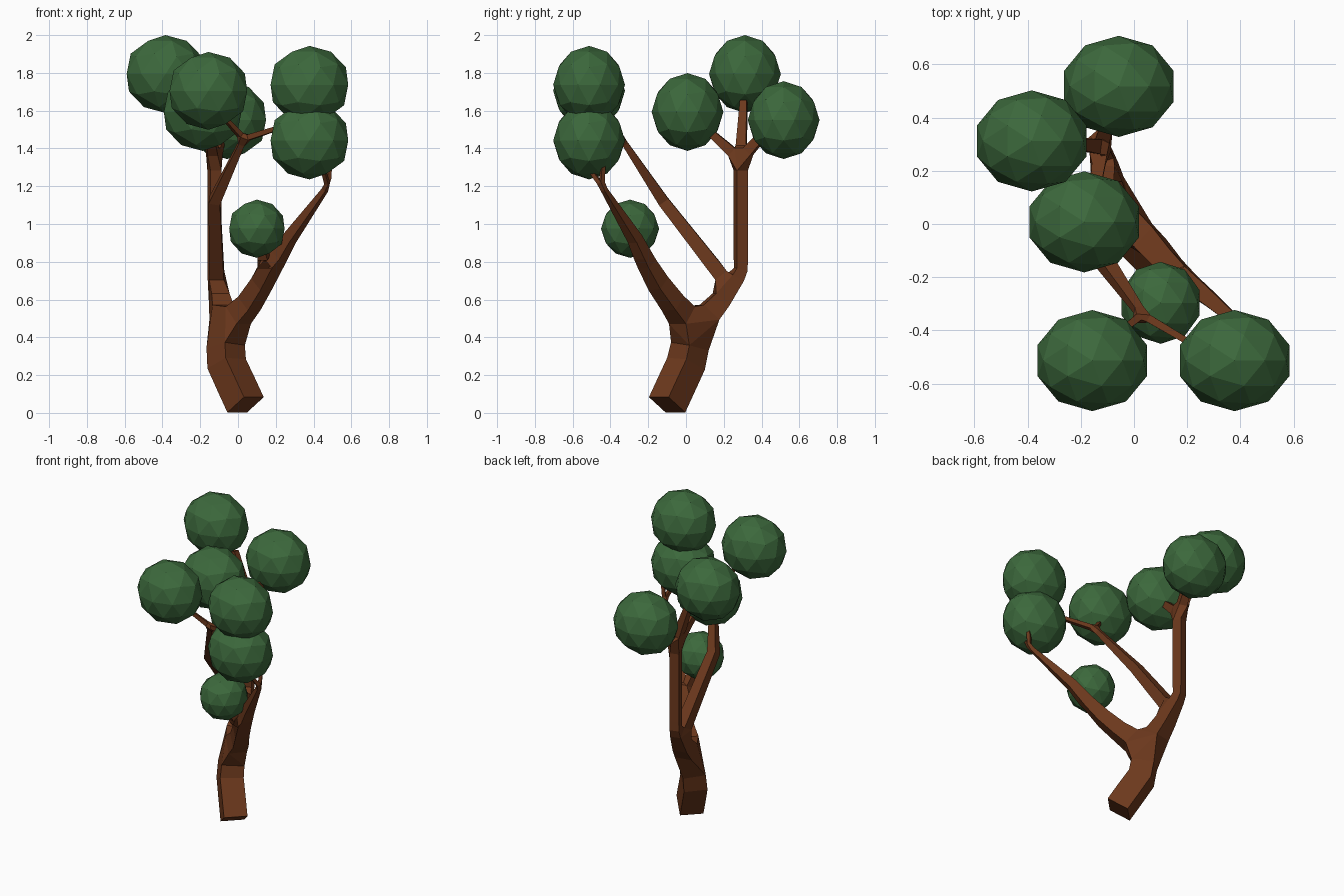
import bpy, bmesh

if "Cube" in bpy.data.objects:
    bpy.data.objects.remove(bpy.data.objects["Cube"])

def material(name, color):
    m = bpy.data.materials.new(name)
    m.diffuse_color = (*color, 1)
    m.use_nodes = True
    m.node_tree.nodes["Principled BSDF"].inputs["Base Color"].default_value = m.diffuse_color
    return m

bark = material("bark", (0.15, 0.04, 0.012))
leaf = material("leaf", (0.045, 0.14, 0.045))

# Branch skeleton: name -> (parent, x, y, z, half thickness)
nodes = {
    "root": (None, 0.04, -0.10, 0.043, 0.074),
    "bend": ("root", -0.06, 0.00, 0.26, 0.074),
    "fork": ("bend", -0.07, 0.04, 0.44, 0.07),
    # upright trunk
    "up1": ("fork", -0.11, 0.24, 0.66, 0.04),
    "up2": ("up1", -0.125, 0.29, 0.76, 0.03),
    "up3": ("up2", -0.125, 0.29, 1.34, 0.03),
    "tip_a": ("up3", -0.08, 0.44, 1.51, 0.02),
    "tip_b": ("up3", -0.24, 0.305, 1.65, 0.018),
    "tip_c": ("up3", -0.15, 0.10, 1.51, 0.018),
    # long branch leaning forward
    "mid1": ("up1", -0.125, -0.12, 1.12, 0.03),
    "mid2": ("mid1", 0.03, -0.34, 1.45, 0.015),
    "tip_d": ("mid2", -0.07, -0.42, 1.56, 0.011),
    "tip_e": ("mid2", 0.25, -0.47, 1.52, 0.011),
    # side branch
    "side1": ("fork", 0.06, -0.07, 0.58, 0.05),
    "side2": ("side1", 0.155, -0.18, 0.73, 0.042),
    "side3": ("side2", 0.27, -0.27, 0.92, 0.03),
    "side4": ("side3", 0.475, -0.445, 1.20, 0.012),
    "tip_f": ("side4", 0.45, -0.51, 1.29, 0.01),
    "tip_h": ("side4", 0.485, -0.44, 1.31, 0.01),
    "tip_g": ("side2", 0.125, -0.28, 0.88, 0.018),
}

# Trunk and branches: one skinned skeleton
bm = bmesh.new()
skin = bm.verts.layers.skin.verify()
verts = {}
for name, (parent, x, y, z, r) in nodes.items():
    v = bm.verts.new((x, y, z))
    v[skin].radius = (r, r)
    v[skin].use_root = parent is None
    verts[name] = v
    if parent:
        bm.edges.new((verts[parent], v))
mesh = bpy.data.meshes.new("trunk")
bm.to_mesh(mesh)
bm.free()
trunk = bpy.data.objects.new("trunk", mesh)
bpy.context.collection.objects.link(trunk)
mesh.materials.append(bark)
mod = trunk.modifiers.new("skin", 'SKIN')
mod.branch_smoothing = 0

# Foliage balls
big, small = (0.216, 0.19, 0.206), (0.154, 0.154, 0.154)
balls = [
    ((-0.057, 0.517, 1.55), big), ((-0.384, 0.312, 1.794), big),
    ((-0.187, 0.008, 1.593), big), ((-0.157, -0.513, 1.705), big),
    ((0.378, -0.513, 1.737), big), ((0.378, -0.513, 1.442), big),
    ((0.10, -0.296, 0.975), small),
]
for i, (pos, size) in enumerate(balls):
    bpy.ops.mesh.primitive_ico_sphere_add(subdivisions=2, radius=1, location=pos)
    ob = bpy.context.object
    ob.name = f"foliage_{i + 1}"
    ob.scale = size
    ob.data.materials.append(leaf)
